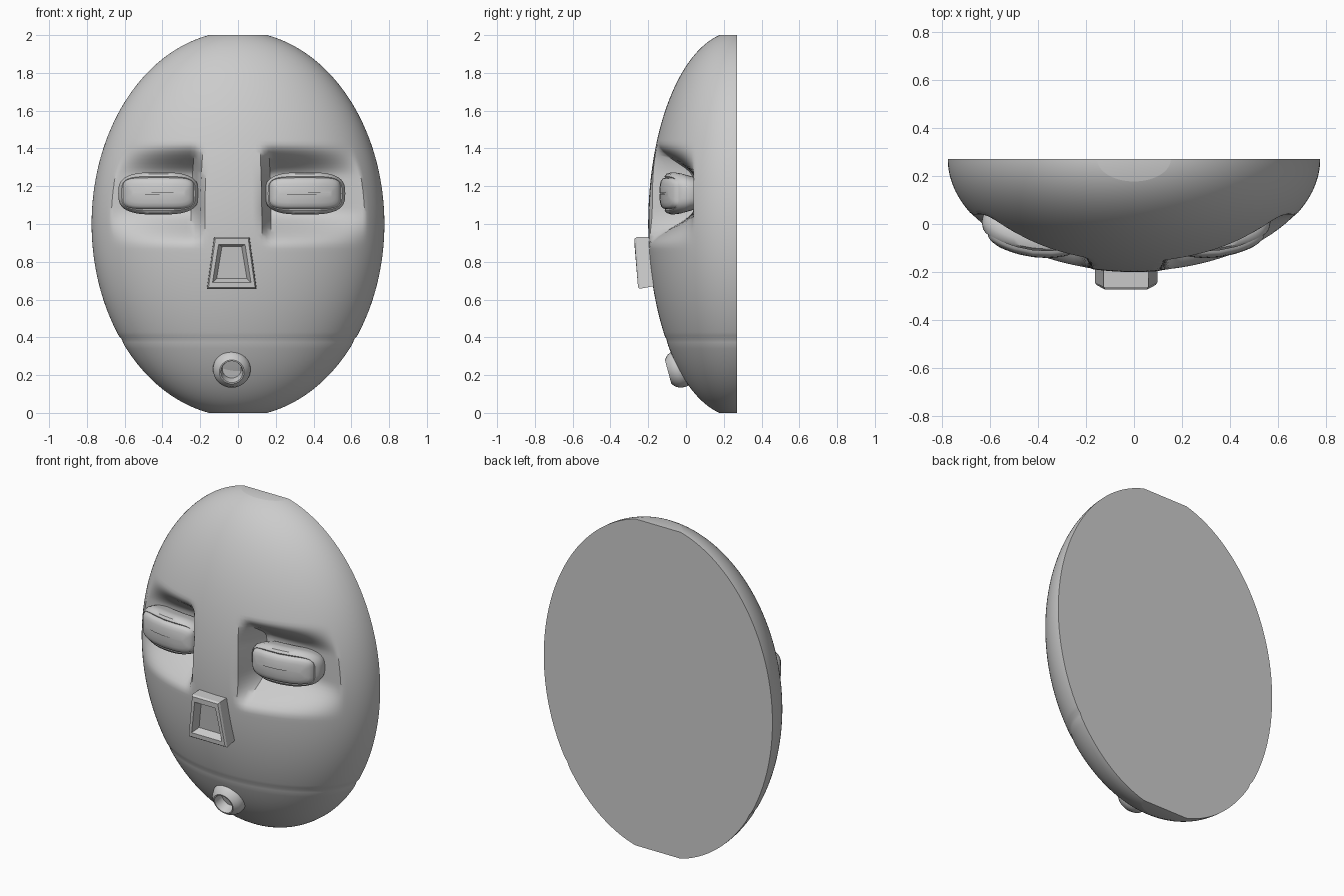
import bpy, bmesh
from math import sin, cos, pi, sqrt, exp, copysign

if "Cube" in bpy.data.objects:
    bpy.data.objects.remove(bpy.data.objects["Cube"])

CX = -0.033  # the facial features sit slightly left of centre


def loft(name, rings, closed=True, angle=0.6):
    """Skin a list of point rings and cap both ends."""
    bm = bmesh.new()
    vs = [[bm.verts.new(p) for p in r] for r in rings]
    n = len(rings[0])
    for a, b in zip(vs, vs[1:]):
        for i in range(n):
            j = (i + 1) % n
            bm.faces.new((a[i], a[j], b[j], b[i]))
    bm.faces.new(vs[0])
    bm.faces.new(vs[-1])
    bmesh.ops.recalc_face_normals(bm, faces=bm.faces)
    me = bpy.data.meshes.new(name)
    bm.to_mesh(me)
    bm.free()
    ob = bpy.data.objects.new(name, me)
    bpy.context.collection.objects.link(ob)
    bpy.ops.object.select_all(action='DESELECT')
    ob.select_set(True)
    bpy.context.view_layer.objects.active = ob
    bpy.ops.object.shade_smooth_by_angle(angle=angle)
    return ob


def step(a, b, x):
    t = min(1, max(0, (x - a) / (b - a)))
    return t * t * (3 - 2 * t)


# Face shell: half ellipsoid with flat back, flat ends, eye sockets, jaw crease
ROWS, COLS = 144, 96
rings = []
for r in range(ROWS + 1):
    z = 1 - cos(pi * r / ROWS)
    k = sqrt(1 - ((z - 1) / 1.02) ** 2)
    k *= 1 - 0.012 * exp(-((z - 0.385) / 0.011) ** 2)
    ring = []
    for c in range(COLS + 1):
        a = pi * c / COLS
        x, y = 0.775 * k * cos(a), 0.27 - 0.47 * k * sin(a)
        u = abs(x - CX)
        m = step(0.15, 0.21, u) * step(1.43, 1.25, z) * step(0.88, 1.08, z)
        y += (max(y, 0.04) - y) * m
        ring.append((x, y, z))
    rings.append(ring)
loft("face_shell", rings)


# Eyes: curved pillows with a raised inner panel
def eye(name, side):
    rings = []
    for w, h, dy, p in [(0.19, 0.09, 0.15, 3), (0.208, 0.108, 0.085, 3),
                        (0.213, 0.112, 0.055, 3), (0.207, 0.104, 0.03, 3),
                        (0.195, 0.09, 0.02, 4), (0.189, 0.083, 0.023, 5),
                        (0.185, 0.079, 0.01, 5), (0.175, 0.068, 0.001, 5),
                        (0.16, 0.05, -0.004, 5), (0.145, 0.025, -0.007, 5),
                        (0.135, 0.003, -0.008, 5)]:
        ring = []
        for i in range(56):
            a = 2 * pi * i / 56
            u = copysign(abs(cos(a)) ** (2 / p), cos(a)) * w
            v = copysign(abs(sin(a)) ** (2 / p), sin(a)) * h
            y = -0.13 + 0.13 * u + 1.2 * u * u + dy
            ring.append((CX + side * (0.388 + u), y, 1.162 + v))
        rings.append(ring)
    loft(name, rings)


eye("eye_right", 1)
eye("eye_left", -1)


# Nose: tapered block with a recessed front
def trapezoid(top, bottom, wt, wb, yt, yb):
    return [(CX - wb, yb, bottom), (CX + wb, yb, bottom),
            (CX + wt, yt, top), (CX - wt, yt, top)]


loft("nose", [trapezoid(0.935, 0.685, 0.095, 0.13, -0.12, -0.1),
              trapezoid(0.93, 0.657, 0.093, 0.13, -0.262, -0.244),
              trapezoid(0.922, 0.664, 0.087, 0.123, -0.273, -0.254),
              trapezoid(0.892, 0.69, 0.07, 0.102, -0.273, -0.256),
              trapezoid(0.88, 0.712, 0.052, 0.08, -0.235, -0.215)], angle=0.5)

# Mouth: round spout tilted down with a hole
rings = []
for rad, d in [(0.095, -0.06), (0.1, 0.03), (0.099, 0.055), (0.088, 0.08),
               (0.066, 0.1), (0.059, 0.1), (0.055, 0.085), (0.05, 0.04)]:
    rings.append([(CX + rad * cos(2 * pi * i / 32),
                   -0.966 * d - 0.26 * rad * sin(2 * pi * i / 32) + 0.002,
                   0.243 - 0.26 * d + 0.966 * rad * sin(2 * pi * i / 32))
                  for i in range(32)])
loft("mouth", rings)
